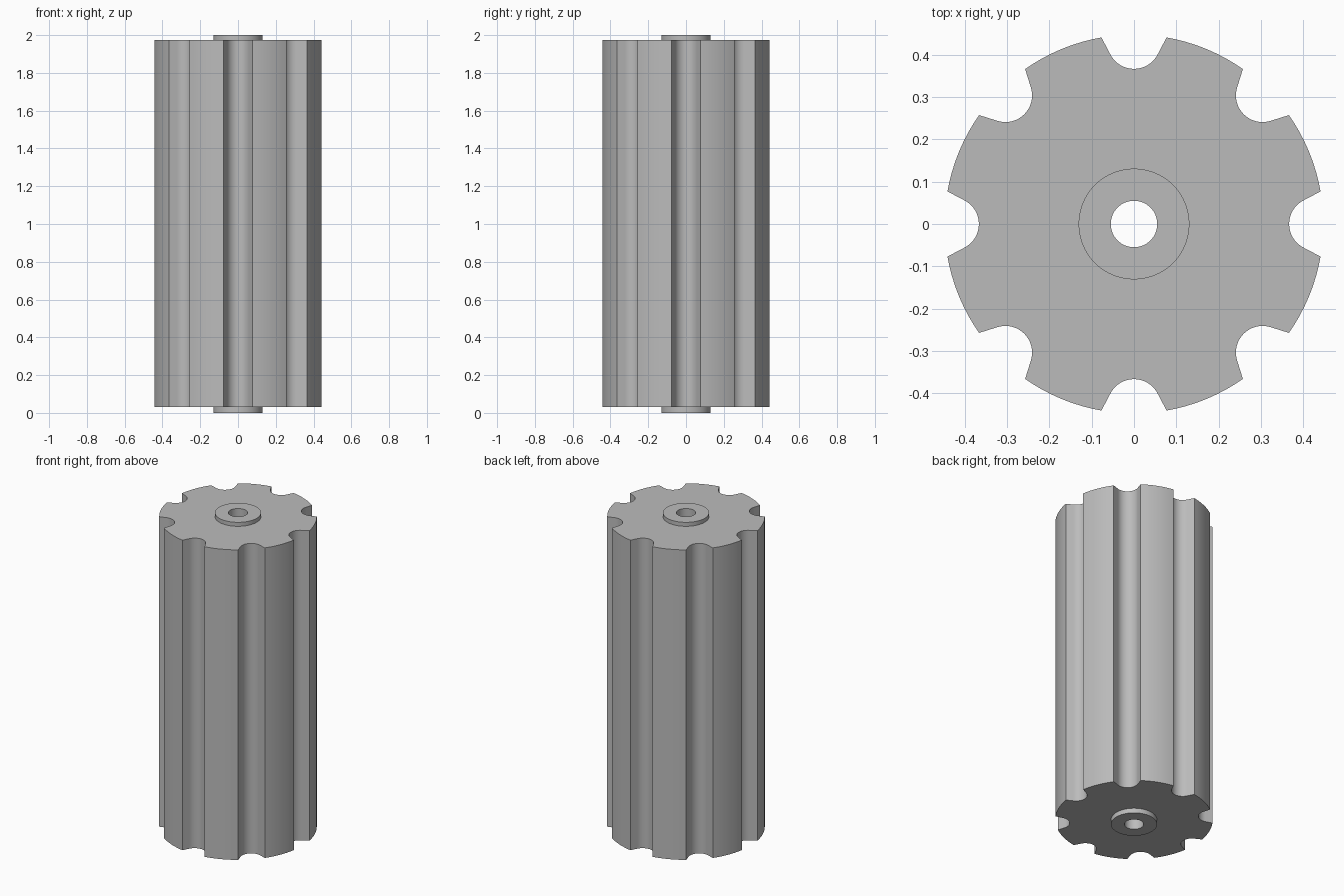
import bpy
import bmesh
from math import sin, cos, pi, radians, atan2, hypot

cube = bpy.data.objects.get("Cube")
if cube:
    bpy.data.objects.remove(cube, do_unlink=True)

FLUTES = 8
OUTER = 0.448          # radius of the lands between flutes
FLUTE_R = 0.063        # radius of each rounded groove
FLUTE_CENTRE = 0.430   # distance of groove centre from the axis
HUB, BORE = 0.131, 0.055
BODY_LOW, BODY_HIGH, TOP = 0.03, 1.975, 2.0


def flute_section():
    """One repeat of the outline as (radius, angle): a groove, then a land."""
    pts = []
    for i in range(-8, 9):
        a = radians(64) * i / 8
        x, y = FLUTE_CENTRE - FLUTE_R * cos(a), FLUTE_R * sin(a)
        pts.append((hypot(x, y), atan2(y, x)))
    lip = radians(9.9)
    land = 2 * pi / FLUTES - 2 * lip
    pts += [(OUTER, lip + land * i / 8) for i in range(9)]
    return pts


outline = [(r, a + k * 2 * pi / FLUTES)
           for k in range(FLUTES) for r, a in flute_section()]
circle = lambda radius: [(radius, a) for _, a in outline]


def closed_loft(name, sections, material):
    """Join a cycle of (outline, height) sections into a hollow solid."""
    bm = bmesh.new()
    rings = [[bm.verts.new((r * cos(a), r * sin(a), z)) for r, a in pts]
             for pts, z in sections]
    n = len(rings[0])
    for k, ring in enumerate(rings):
        nxt = rings[(k + 1) % len(rings)]
        for i in range(n):
            j = (i + 1) % n
            bm.faces.new((ring[i], ring[j], nxt[j], nxt[i]))
    bmesh.ops.recalc_face_normals(bm, faces=bm.faces)
    mesh = bpy.data.meshes.new(name)
    bm.to_mesh(mesh)
    bm.free()
    mesh.materials.append(material)
    obj = bpy.data.objects.new(name, mesh)
    bpy.context.collection.objects.link(obj)
    bpy.ops.object.select_all(action='DESELECT')
    obj.select_set(True)
    bpy.context.view_layer.objects.active = obj
    bpy.ops.object.shade_smooth_by_angle(angle=radians(30))
    return obj


grey = bpy.data.materials.new("plain grey")
grey.use_nodes = True
colour = (0.5, 0.5, 0.5, 1)
grey.diffuse_color = colour
grey.node_tree.nodes["Principled BSDF"].inputs["Base Color"].default_value = colour

# Fluted body with a raised hub at each end and a bore right through
closed_loft("fluted_roller", [
    (circle(BORE), 0), (circle(HUB), 0), (circle(HUB), BODY_LOW),
    (outline, BODY_LOW), (outline, BODY_HIGH),
    (circle(HUB), BODY_HIGH), (circle(HUB), TOP), (circle(BORE), TOP),
], grey)
